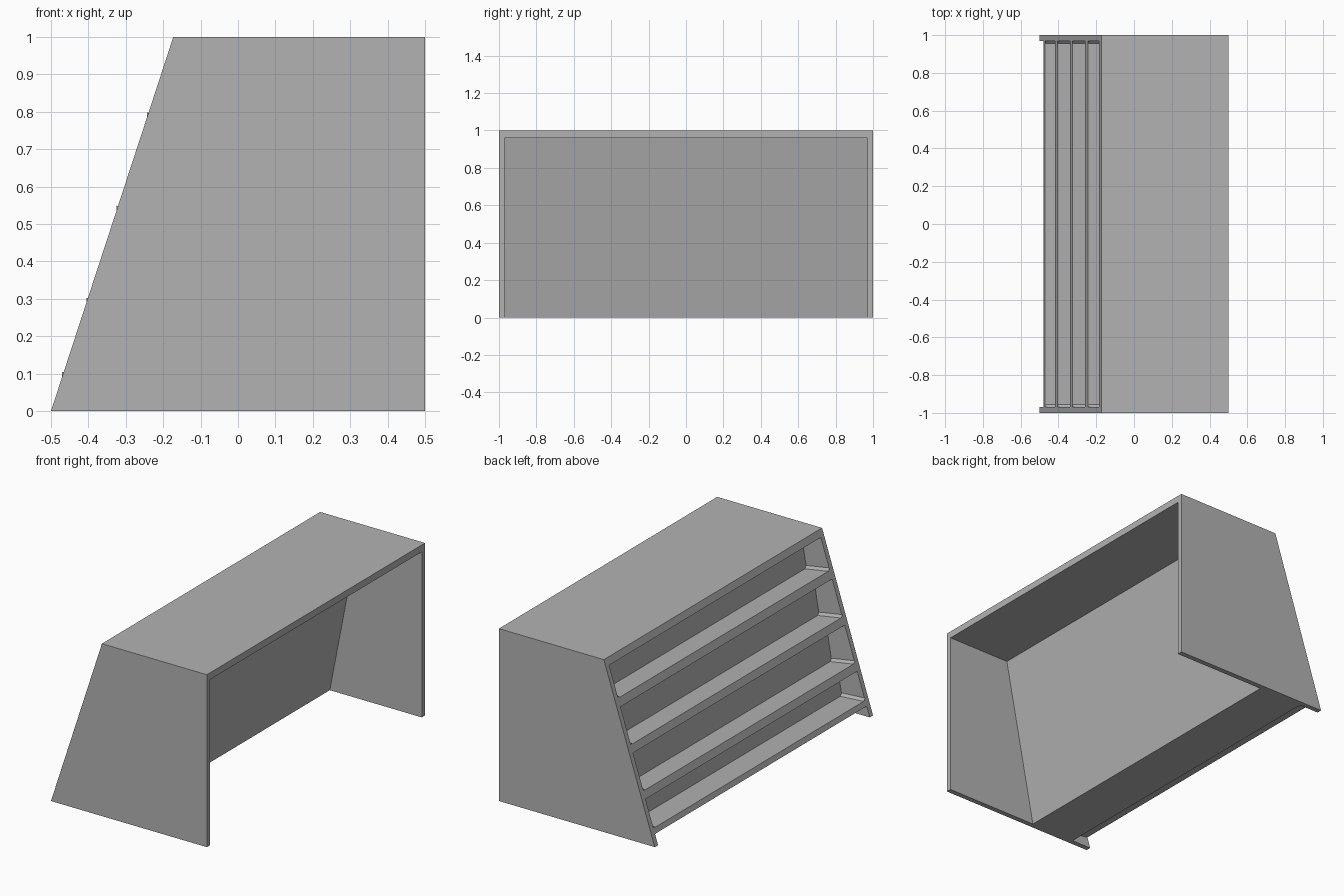
import bpy
import bmesh

# Remove the default cube
cube = bpy.data.objects.get("Cube")
if cube:
    bpy.data.objects.remove(cube, do_unlink=True)

grey = bpy.data.materials.new("neutral grey")
grey.use_nodes = True
colour = (0.45, 0.45, 0.45, 1)
grey.diffuse_color = colour
grey.node_tree.nodes["Principled BSDF"].inputs["Base Color"].default_value = colour


def loft(name, start, end):
    """Join two matching outlines into a closed solid."""
    bm = bmesh.new()
    a = [bm.verts.new(p) for p in start]
    b = [bm.verts.new(p) for p in end]
    bm.faces.new(a)
    bm.faces.new(b[::-1])
    for i in range(len(a)):
        j = (i + 1) % len(a)
        bm.faces.new((a[j], a[i], b[i], b[j]))
    bmesh.ops.recalc_face_normals(bm, faces=bm.faces)
    mesh = bpy.data.meshes.new(name)
    bm.to_mesh(mesh)
    bm.free()
    mesh.materials.append(grey)
    obj = bpy.data.objects.new(name, mesh)
    bpy.context.collection.objects.link(obj)
    return obj


def extrude(name, profile, y0, y1):
    return loft(name, [(x, y0, z) for x, z in profile],
                [(x, y1, z) for x, z in profile])


def slant(z):
    """Sloping display edge of the counter at height z."""
    return -0.5 + 0.327 * z


INNER = 0.97
LEAN = 0.17      # tilt of the shelf floors and niche backs
DEPTH = 0.15

# Side panels
side = [(0.5, 0), (0.5, 1), (slant(1), 1), (slant(0), 0)]
for label, s in (("right", -1), ("left", 1)):
    extrude(label + "_side_panel", side, s * INNER, s)

# Top board
extrude("top_board", [(0.5, 0.96), (0.5, 1), (slant(1), 1), (slant(0.96), 0.96)],
        -INNER, INNER)

# Shelf body: tilted niches cut into the sloping side, leaning wall behind
floors = [0.09, 0.289, 0.535, 0.784]
ceilings = [0.246, 0.492, 0.738, 0.96]
profile = [(-0.09, 0), (-0.375, 0), (-0.375, 0.045), (slant(0.06), 0.06)]
niche_floors = []
for low, high in zip(floors, ceilings):
    front = (slant(low), low)
    back = (front[0] + DEPTH, low - LEAN * DEPTH)
    if low == floors[0]:
        back = (back[0], low - 0.01)
    lip = high if high == ceilings[-1] else high - LEAN * 0.12
    top_back = (back[0] + LEAN * (lip - back[1]), lip)
    profile += [front, back, top_back, (slant(high), high)]
    niche_floors.append((front, back))
profile.append((0.096, 0.96))
extrude("shelf_body", profile, -INNER, INNER)

# Small sloped fillets where each shelf meets the side panels
W = 0.014
for n, (front, back) in enumerate(niche_floors, 1):
    for label, s in (("right", -1), ("left", 1)):
        ends = [[(x, s * INNER, z), (x, s * (INNER - W), z), (x, s * INNER, z + W)]
                for x, z in (front, back)]
        loft(f"{label}_shelf_fillet_{n}", *ends)
